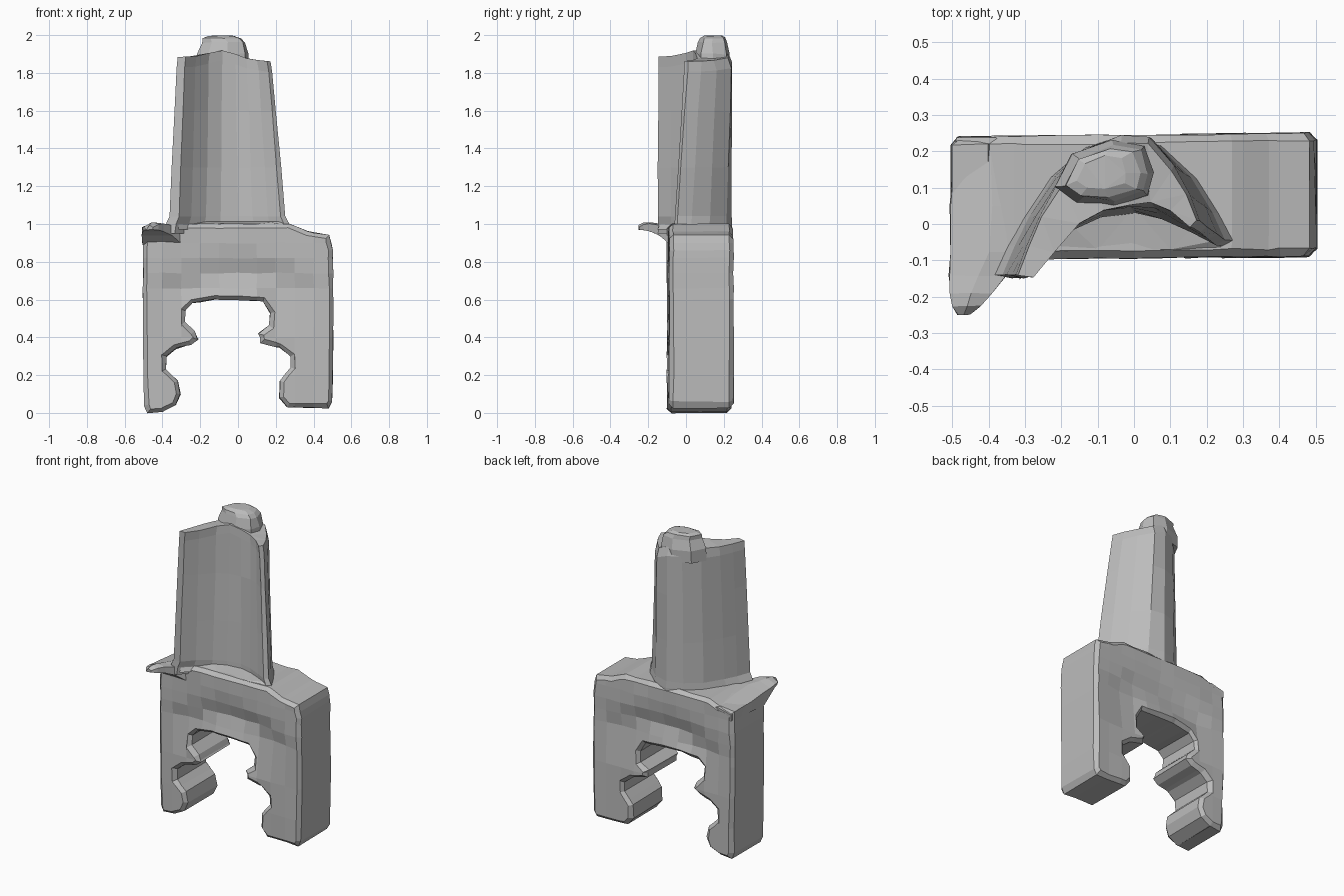
import bpy, bmesh, math, random
from mathutils import Vector

random.seed(4)
if "Cube" in bpy.data.objects:
    bpy.data.objects.remove(bpy.data.objects["Cube"])

GREY = (0.5, 0.5, 0.5, 1)
stone = bpy.data.materials.new("plain grey")
stone.use_nodes = True
stone.diffuse_color = GREY
stone.node_tree.nodes["Principled BSDF"].inputs["Base Color"].default_value = GREY


def finish(name, bm, jitter=0.0):
    for v in bm.verts:
        v.co += Vector([random.uniform(-jitter, jitter) for _ in range(3)])
    bmesh.ops.recalc_face_normals(bm, faces=bm.faces)
    mesh = bpy.data.meshes.new(name)
    bm.to_mesh(mesh)
    bm.free()
    mesh.materials.append(stone)
    obj = bpy.data.objects.new(name, mesh)
    bpy.context.collection.objects.link(obj)
    return obj


def loft(name, rings, jitter=0.0):
    """Skin a closed solid over rings that have equal point counts."""
    bm = bmesh.new()
    loops = [[bm.verts.new(p) for p in ring] for ring in rings]
    n = len(loops[0])
    for low, high in zip(loops, loops[1:]):
        for i in range(n):
            j = (i + 1) % n
            bm.faces.new((low[i], low[j], high[j], high[i]))
    caps = [bm.faces.new(loops[0]), bm.faces.new(loops[-1])]
    bmesh.ops.triangulate(bm, faces=caps)
    return finish(name, bm, jitter)


# Arched base with two hooked legs: front outline, extruded in depth
left_inner = [(-.48, 0), (-.40, .005), (-.33, .04), (-.305, .1), (-.32, .17),
              (-.38, .23), (-.38, .30), (-.33, .34), (-.25, .36), (-.21, .39),
              (-.23, .43), (-.28, .48), (-.28, .54), (-.24, .58), (-.12, .60)]
right_inner = [(.13, .59), (.17, .53), (.165, .46), (.11, .42), (.12, .37),
               (.22, .345), (.28, .3), (.28, .24), (.22, .17), (.22, .08), (.26, .03)]
outer = [(.48, .025), (.5, .06), (.505, .6), (.5, .86), (.485, .94), (.37, .96),
         (.27, 1.0), (-.33, 1.0), (-.4, .97), (-.5, .96), (-.505, .6), (-.495, .04)]
outline = left_inner + right_inner + outer
bm = bmesh.new()
front = bm.faces.new([bm.verts.new((x, -.095, z)) for x, z in outline])
out = bmesh.ops.extrude_face_region(bm, geom=[front])
for v in out["geom"]:
    if isinstance(v, bmesh.types.BMVert):
        v.co.y = .245
bmesh.ops.recalc_face_normals(bm, faces=bm.faces)
rims = [e for e in bm.edges if abs(e.verts[0].co.y - e.verts[1].co.y) < .001]
bmesh.ops.bevel(bm, geom=rims, offset=.022, segments=1, affect='EDGES')
# Slice the slab so its broad faces can be softly hollowed along the arch
cuts = [((0, 0, z), (0, 0, 1)) for z in (.2, .4, .66, .74, .82, .9)]
cuts += [((x / 10, 0, 0), (1, 0, 0)) for x in range(-4, 5)]
for point, normal in cuts:
    bmesh.ops.bisect_plane(bm, geom=bm.verts[:] + bm.edges[:] + bm.faces[:],
                           plane_co=point, plane_no=normal)
for v in bm.verts:
    radius = math.hypot(v.co.x * .8, v.co.z - .4)
    hollow = .03 * math.exp(-((radius - .34) / .07) ** 2)
    if abs(v.co.x) < .44 and v.co.z > .5:
        v.co.y -= hollow if v.co.y > .07 else -hollow
    v.co.y += .012 * v.co.x
finish("arched_base", bm, .003)

# Tall crescent-shaped back, thick in the middle and thin at both edges
back_arc = [(-.365, -.14), (-.33, -.06), (-.29, .02), (-.22, .13), (-.13, .21),
            (-.03, .243), (.07, .215), (.16, .125), (.22, .03), (.255, -.045)]
front_arc = [(.23, -.06), (.16, -.025), (.08, .012), (0, .03), (-.09, .018),
             (-.17, -.02), (-.25, -.08), (-.315, -.148)]
crescent = back_arc + front_arc


def crescent_ring(z, spread=1.0, tuck=0.0):
    t = max(0, (z - 1) / .88)
    ring = []
    for x, y in crescent:
        right = max(0, (x + .1) / .35)
        px = -.05 + (x + .05) * spread * (1 - t * (.26 if x > -.05 else .13))
        py = y + t * (.055 * right if x > 0 else 0)
        if y < .05 and -.2 < x < .2:
            py += .02 * t
        if y > .1:
            py -= tuck
        top = .035 * math.exp(-((x + .08) / .12) ** 2) - .025 * right
        ring.append((px, py, z + (top if z > 1.8 else 0)))
    return ring


loft("curved_back", [crescent_ring(.95, 1.08), crescent_ring(1.0, 1.05),
                     crescent_ring(1.04), crescent_ring(1.3), crescent_ring(1.6),
                     crescent_ring(1.83), crescent_ring(1.885, .98, .02)], .002)

# Broken knob on top of the back
knob = [(-.22, .1), (-.17, .19), (-.06, .232), (.03, .215), (.055, .14),
        (.04, .08), (-.06, .05), (-.16, .06)]


def knob_ring(z, scale, dx=0.0):
    return [(-.075 + (x + .075) * scale + dx, .14 + (y - .14) * scale, z) for x, y in knob]


loft("top_knob", [knob_ring(1.82, 1.0), knob_ring(1.9, 1.0), knob_ring(1.96, .85, .005),
                  knob_ring(1.985, .75, -.005), knob_ring(1.998, .5, -.01)], .004)

# Side ledge that runs to a thin forward spout
sections = [(.235, -.49, -.30, .90, .965), (.05, -.505, -.28, .90, .985),
            (-.08, -.508, -.29, .89, 1.0), (-.14, -.508, -.35, .94, 1.005),
            (-.19, -.505, -.39, .96, 1.01), (-.225, -.50, -.42, .965, 1.01),
            (-.25, -.485, -.45, .97, .995)]
loft("side_ledge", [[(a, y, low), (b, y, low), (b, y, high - .01),
                     ((a + b) / 2, y, high), (a, y, high - .025)]
                    for y, a, b, low, high in sections], .003)

# Sloping lip where the back meets the base
lip = [(x, y - .005) for x, y in front_arc]
floor = [(-.27, -.098), (-.1, -.092), (.1, -.09), (.24, -.085)]
loft("seat_lip", [[(x, y, .97) for x, y in lip + floor],
                  [(x, y + .02, 1.0 + .015 * (y > -.07)) for x, y in lip + floor]])
